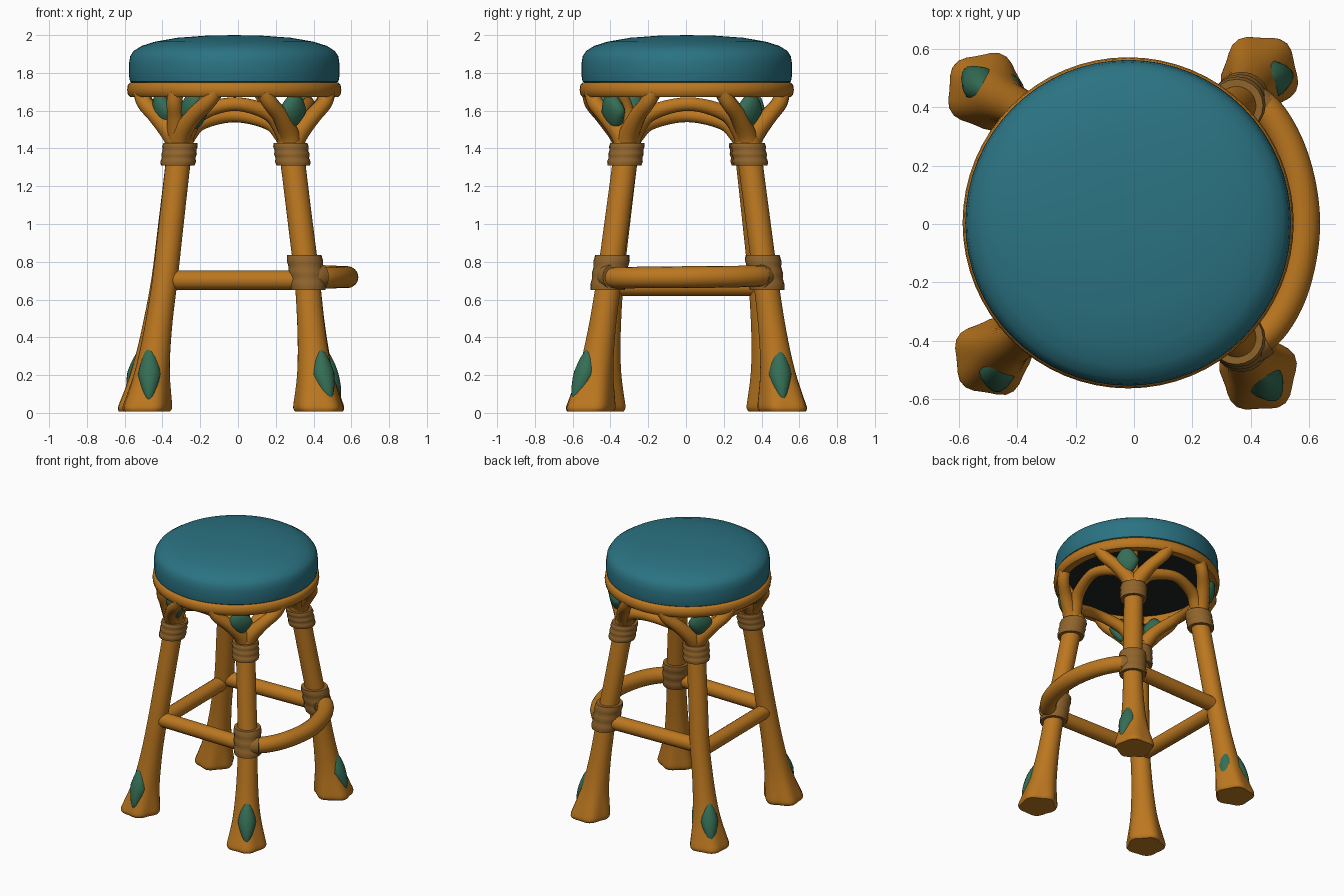
import bpy, bmesh, math
from mathutils import Vector, Matrix

if "Cube" in bpy.data.objects:
    bpy.data.objects.remove(bpy.data.objects["Cube"])


def material(name, rgb):
    m = bpy.data.materials.new(name)
    m.diffuse_color = (*rgb, 1)
    m.use_nodes = True
    m.node_tree.nodes["Principled BSDF"].inputs["Base Color"].default_value = m.diffuse_color
    return m


WOOD = material("warm wood", (0.5, 0.185, 0.014))
WRAP = material("brown wrap", (0.28, 0.128, 0.025))
TEAL = material("teal cushion", (0.024, 0.172, 0.225))
GREEN = material("green leaf", (0.035, 0.155, 0.092))
DARK = material("dark underside", (0.012, 0.018, 0.014))


def finish(bm, name, mat, angle=40):
    bmesh.ops.recalc_face_normals(bm, faces=bm.faces)
    me = bpy.data.meshes.new(name)
    bm.to_mesh(me)
    bm.free()
    me.materials.append(mat)
    ob = bpy.data.objects.new(name, me)
    bpy.context.collection.objects.link(ob)
    bpy.context.view_layer.objects.active = ob
    ob.select_set(True)
    bpy.ops.object.shade_smooth_by_angle(angle=math.radians(angle))
    ob.select_set(False)
    return ob


def smooth_path(pts, steps):
    """Catmull-Rom through (x, y, z, radius) points."""
    p = [Vector(q) for q in pts]
    p = [2 * p[0] - p[1]] + p + [2 * p[-1] - p[-2]]
    out = []
    for i in range(1, len(p) - 2):
        a, b, c, d = p[i - 1:i + 3]
        for s in range(steps):
            t = s / steps
            out.append(0.5 * (2 * b + (c - a) * t + (2 * a - 5 * b + 4 * c - d) * t * t
                              + (3 * b - a - 3 * c + d) * t ** 3))
    return out + [p[-2]]


def tube(name, pts, mat, steps=6, sides=16, flat=False, lobe=None):
    """Round tube; flat keeps every ring horizontal, lobe(angle, z) scales the radius."""
    path = smooth_path(pts, steps)
    bm = bmesh.new()
    rings = []
    for i, q in enumerate(path):
        c = q.xyz
        d = (path[min(i + 1, len(path) - 1)].xyz - path[max(i - 1, 0)].xyz).normalized()
        if flat:
            u, v = Vector((1, 0, 0)), Vector((0, 1, 0))
        else:
            ref = Vector((0, 0, 1)) if i == 0 and abs(d.z) < 0.8 else Vector((1, 0, 0))
            u = (ref if i == 0 else u)
            u = (u - d * u.dot(d)).normalized()
            v = d.cross(u)
        ring = []
        for k in range(sides):
            a = math.tau * k / sides
            r = q[3] * (lobe(a, c.z) if lobe else 1)
            ring.append(bm.verts.new(c + (u * math.cos(a) + v * math.sin(a)) * r))
        rings.append(ring)
    for r0, r1 in zip(rings, rings[1:]):
        for k in range(sides):
            bm.faces.new((r0[k], r0[(k + 1) % sides], r1[(k + 1) % sides], r1[k]))
    bm.faces.new(rings[0])
    bm.faces.new(rings[-1])
    return finish(bm, name, mat, 50)


def lathe(name, profile, mat, centre, closed=False, sides=64):
    bm = bmesh.new()
    vs = [bm.verts.new((centre[0] + r, centre[1], z)) for r, z in profile]
    es = [bm.edges.new(e) for e in zip(vs, vs[1:] + vs[:1] if closed else vs[1:])]
    bmesh.ops.spin(bm, geom=vs + es, cent=(*centre, 0), axis=(0, 0, 1),
                   angle=math.tau, steps=sides)
    bmesh.ops.remove_doubles(bm, verts=bm.verts, dist=1e-4)
    return finish(bm, name, mat, 45)


def leaf(name, pos, out_angle, tilt, half):
    """Pointed almond gem facing out_angle, half = (thickness, width, height)."""
    bm = bmesh.new()
    bmesh.ops.create_uvsphere(bm, u_segments=16, v_segments=12, radius=1)
    for v in bm.verts:
        f = 1 - 0.4 * abs(v.co.z)
        v.co = Vector((v.co.x * half[0], v.co.y * f * half[1], v.co.z * half[2]))
    bm.transform(Matrix.Translation(pos) @ Matrix.Rotation(math.radians(out_angle), 4, 'Z')
                 @ Matrix.Rotation(math.radians(tilt), 4, 'Y'))
    return finish(bm, name, GREEN, 60)


# seat cushion, wooden rim and dark underside
C = (-0.02, 0.004)
lathe("seat_cushion", [(0, 1.74), (0.53, 1.74), (0.552, 1.755), (0.558, 1.79), (0.557, 1.85),
                       (0.551, 1.888), (0.533, 1.916), (0.49, 1.943), (0.42, 1.965),
                       (0.3, 1.986), (0.15, 1.997), (0, 2.0)], TEAL, C)
lathe("seat_rim", [(0.5, 1.672), (0.55, 1.672), (0.563, 1.685), (0.567, 1.71), (0.563, 1.738),
                   (0.55, 1.75), (0.5, 1.75), (0.485, 1.71)], WOOD, C, closed=True)
lathe("seat_underside", [(0, 1.725), (0.5, 1.725), (0.5, 1.735), (0, 1.735)], DARK, C)

# leg centre lines: x, y at floor, at stretcher height and at the top
LEGS = {
    "front_left": [(-0.485, -0.455), (-0.385, -0.395), (-0.312, -0.318)],
    "front_right": [(0.425, -0.51), (0.365, -0.405), (0.285, -0.318)],
    "back_right": [(0.43, 0.515), (0.365, 0.42), (0.285, 0.335)],
    "back_left": [(-0.51, 0.455), (-0.39, 0.395), (-0.312, 0.325)],
}


def leg_at(name, z):
    """Centre of a leg at height z."""
    f, m, t = [Vector(p) for p in LEGS[name]]
    return f.lerp(m, z / 0.72) if z < 0.72 else m.lerp(t, (z - 0.72) / 0.65)


def wrap(name, leg, z0, z1, r, turns):
    """Softly ridged binding around a leg."""
    pts = []
    n = turns * 4
    for i in range(n + 1):
        t = i / n
        z = z0 + (z1 - z0) * t
        pts.append((*leg_at(leg, z), z, r - 0.005 * math.cos(math.pi * turns * t) ** 2))
    tube(name, pts, WRAP, steps=1, sides=20, flat=True)


for leg, path in LEGS.items():
    out = math.atan2(path[0][1], path[0][0])

    def toes(a, z, out=out):
        k = max(0, 1 - z / 0.3)
        return 1 + k * (0.07 * math.cos(5 * (a - out)) + 0.05 * math.cos(a - out))

    # leg with flared, toed foot
    rad = [(0.008, 0.122), (0.03, 0.13), (0.09, 0.118), (0.2, 0.096), (0.33, 0.081), (0.5, 0.071),
           (0.72, 0.067), (1.0, 0.066), (1.3, 0.066), (1.46, 0.07)]
    tube(leg + "_leg", [(*leg_at(leg, z), z, r) for z, r in rad], WOOD,
         steps=3, sides=30, flat=True, lobe=toes)
    wrap(leg + "_top_wrap", leg, 1.31, 1.43, 0.094, 3)

    # branches fanning out from the leg top to the rim
    top = leg_at(leg, 1.4)
    ang = math.atan2(top.y, top.x - C[0])
    offsets = (-0.4, 0.09, 0.46) if leg == "front_left" else (-0.39, 0.39)

    def on(r, a):
        return C[0] + r * math.cos(a), C[1] + r * math.sin(a)
    for n, off in enumerate(offsets):
        tube(f"{leg}_branch_{n + 1}",
             [(*top, 1.4, 0.058), (*on(0.455, ang + off * 0.2), 1.48, 0.054),
              (*on(0.49, ang + off * 0.62), 1.57, 0.045), (*on(0.52, ang + off), 1.64, 0.042),
              (*on(0.525, ang + off * 1.2), 1.7, 0.042)], WOOD, sides=12)
    # inner brace up to the seat
    tube(leg + "_inner_branch", [(*top, 1.4, 0.05), (*on(0.42, ang), 1.5, 0.036),
                                 (*on(0.43, ang), 1.6, 0.03), (*on(0.48, ang), 1.7, 0.03)],
         WOOD, sides=12)

# arches joining neighbouring legs under the seat, higher at the front and right
names = list(LEGS)
for i, (a, peak) in enumerate(zip(names, (1.635, 1.635, 1.575, 1.575))):
    b = names[(i + 1) % 4]
    p, q = leg_at(a, 1.4), leg_at(b, 1.4)
    mid = (p + q) / 2
    pts = []
    for t, h, r in ((0, 0, 0.055), (0.07, 0.42, 0.05), (0.2, 0.8, 0.042), (0.5, 1, 0.037),
                    (0.8, 0.8, 0.042), (0.93, 0.42, 0.05), (1, 0, 0.055)):
        c = p.lerp(q, t) + mid.normalized() * 0.09 * math.sin(math.pi * t)
        pts.append((*c, 1.4 + (peak - 1.4) * h, r))
    tube(f"arch_{a}_to_{b}", pts, WOOD, sides=12)

# straight stretchers on front, back and left
for name, a, b, z in (("front_stretcher", "front_left", "front_right", 0.703),
                      ("back_stretcher", "back_left", "back_right", 0.703),
                      ("left_stretcher", "front_left", "back_left", 0.67)):
    tube(name, [(*leg_at(a, z), z, 0.052), (*leg_at(b, z), z, 0.052)], WOOD, steps=2)

# curved footrest on the right with bindings
tube("curved_footrest", [(0.35, -0.41, 0.715, 0.055), (0.45, -0.375, 0.715, 0.056),
                         (0.535, -0.24, 0.717, 0.057), (0.577, -0.05, 0.718, 0.058),
                         (0.568, 0.12, 0.72, 0.058), (0.52, 0.28, 0.722, 0.057),
                         (0.44, 0.4, 0.725, 0.056), (0.35, 0.42, 0.725, 0.055)], WOOD)
for leg in ("front_right", "back_right"):
    wrap(leg + "_footrest_wrap", leg, 0.65, 0.835, 0.096, 3)
    s = -1 if leg == "front_right" else 1
    tube(leg + "_bar_wrap", [(0.37, s * 0.41, 0.72, 0.066), (0.41, s * 0.405, 0.72, 0.07),
                             (0.445, s * 0.385, 0.72, 0.066)], WRAP, steps=3)

# green leaves set in the feet
for name, pos, a, tilt in (("front_left", (-0.468, -0.508, 0.205), -92, -17),
                           ("front_right", (0.452, -0.54, 0.205), -56, -21),
                           ("back_right", (0.478, 0.498, 0.205), 15, -18),
                           ("back_left", (-0.53, 0.48, 0.205), 135, -20),
                           ("back_left_inner", (-0.435, 0.462, 0.205), 30, 0)):
    leaf(name + "_foot_leaf", pos, a, tilt, (0.052, 0.062, 0.16))

# green leaves between the upper branches
for name, pos, a in (("front_left_outer", (-0.40, -0.275, 1.6), 205),
                     ("front_left_inner", (-0.235, -0.415, 1.6), 245),
                     ("front_right", (0.29, -0.385, 1.6), -52),
                     ("back_right", (0.345, 0.335, 1.6), 42),
                     ("back_left", (-0.365, 0.35, 1.6), 135)):
    leaf(name + "_seat_leaf", pos, a, 14, (0.045, 0.085, 0.1))
